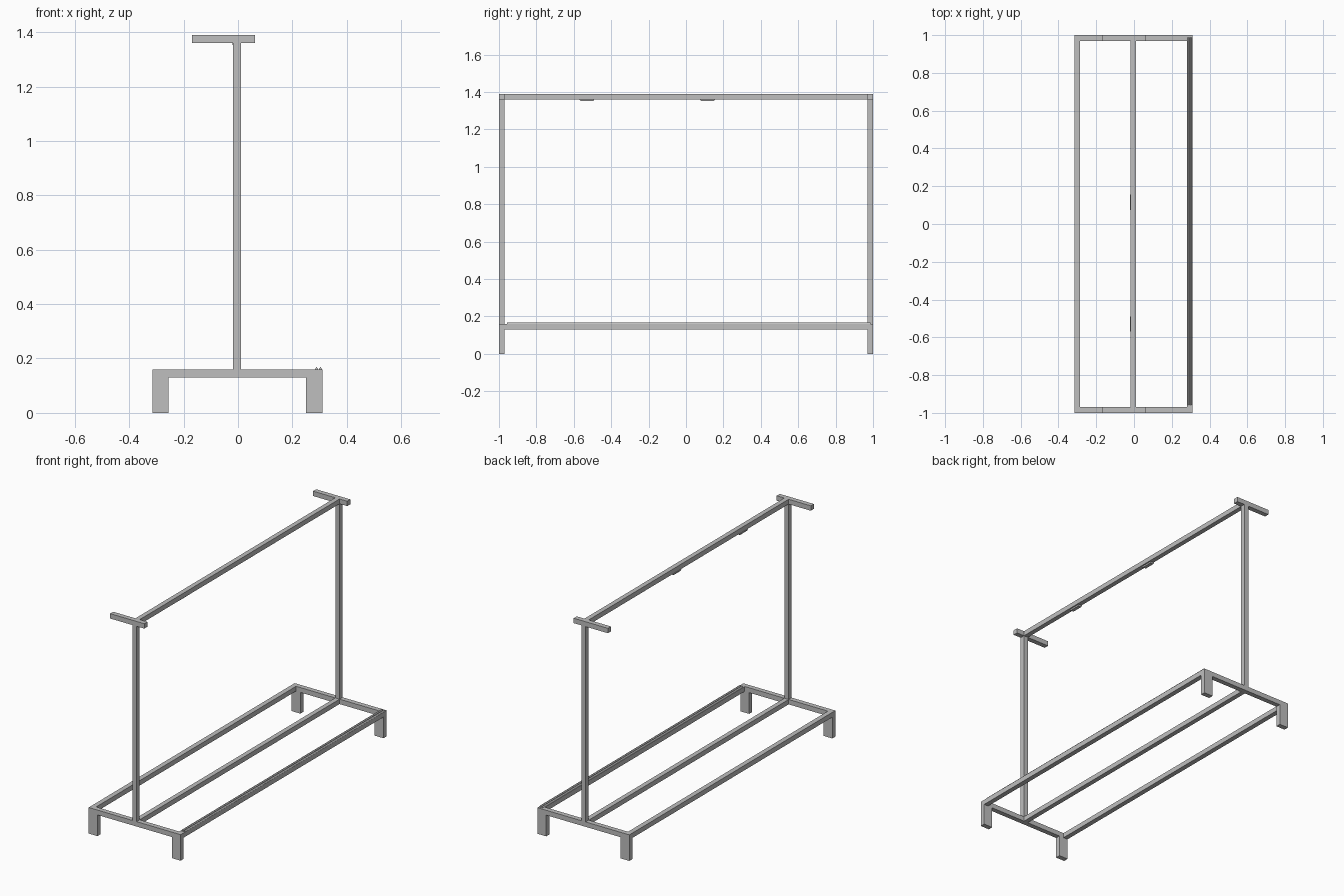
import bpy
import bmesh

default = bpy.data.objects.get("Cube")
if default:
    bpy.data.objects.remove(default, do_unlink=True)

GREY = (0.52, 0.52, 0.52, 1)
steel = bpy.data.materials.new("grey steel")
steel.use_nodes = True
steel.diffuse_color = GREY
steel.node_tree.nodes["Principled BSDF"].inputs["Base Color"].default_value = GREY


def bar(name, x, y, z, taper=None):
    """Box between (min, max) pairs; taper scales its 'top' or 'bottom' on x or y."""
    bm = bmesh.new()
    bmesh.ops.create_cube(bm, size=1)
    for v in bm.verts:
        if taper and (v.co.z > 0) == (taper[0] == "top"):
            v.co.x *= taper[1]
            v.co.y *= taper[2]
        for i, (lo, hi) in enumerate((x, y, z)):
            v.co[i] = (lo + hi) / 2 + v.co[i] * (hi - lo)
    mesh = bpy.data.meshes.new(name)
    bm.to_mesh(mesh)
    bm.free()
    mesh.materials.append(steel)
    obj = bpy.data.objects.new(name, mesh)
    bpy.context.collection.objects.link(obj)
    return obj


T = 0.03                      # tube thickness
LEFT, RIGHT = 0.31, -0.315    # outer sides of the base
POST = (-0.018, 0.011)
BASE = (0.13, 0.16)
TOP = (1.36, 1.39)
INNER = (-1 + T, 1 - T)

# End frames: legs, base cross bar, post and top arm
for end, y in (("front", (-1, -1 + T)), ("back", (1 - T, 1))):
    bar(end + "_left_leg", (LEFT - 0.06, LEFT), y, (0, BASE[0]))
    bar(end + "_right_leg", (RIGHT, RIGHT + 0.06), y, (0, BASE[0]))
    bar(end + "_base_bar", (RIGHT, LEFT), y, BASE)
    bar(end + "_post", POST, y, (BASE[1], TOP[0]))
    bar(end + "_top_arm", (-0.169, 0.063), y, TOP)

# Long rails
bar("left_base_rail", (LEFT - T, LEFT), INNER, BASE)
bar("right_base_rail", (RIGHT, RIGHT + T), INNER, BASE)
bar("middle_base_rail", POST, INNER, BASE)
bar("hanging_rail", POST, INNER, TOP)

# Two thin pointed ridges along the left base rail
for i, x in enumerate((0.289, 0.303)):
    bar(f"rail_ridge_{i + 1}", (x - 0.006, x + 0.006), (-0.957, 0.987),
        (BASE[1], 0.168), ("top", 0.15, 1))

# Small clips under the hanging rail
for i, y in enumerate((-0.53, 0.115)):
    bar(f"rail_clip_{i + 1}", (-0.021, 0.003), (y - 0.04, y + 0.04),
        (1.352, TOP[0]), ("bottom", 0.9, 0.85))
